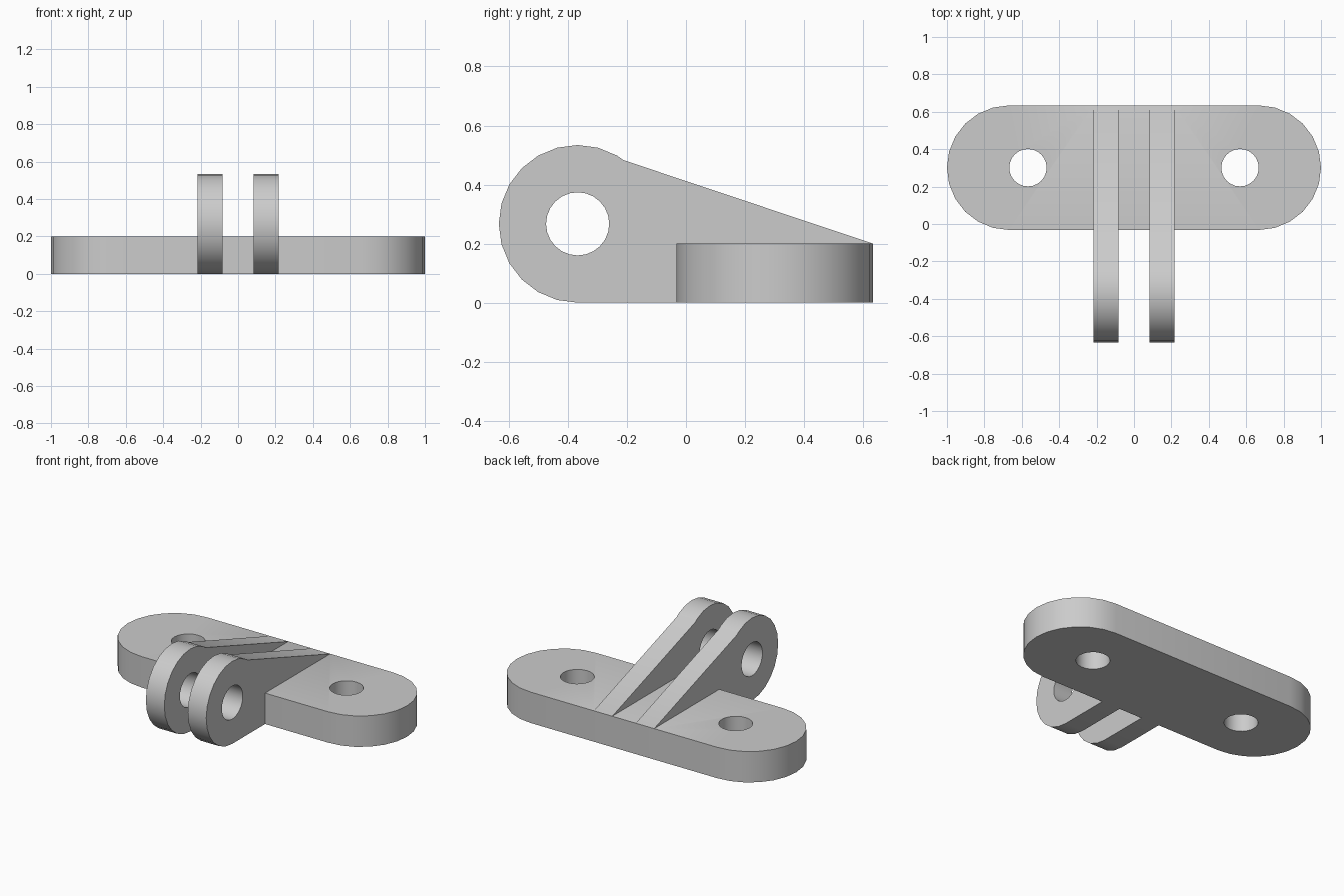
import bpy, bmesh
from math import cos, sin, radians
from mathutils import Vector

cube = bpy.data.objects.get("Cube")
if cube:
    bpy.data.objects.remove(cube, do_unlink=True)

grey = bpy.data.materials.new("plain grey")
grey.use_nodes = True
COLOUR = (0.6, 0.6, 0.6, 1)
grey.diffuse_color = COLOUR
grey.node_tree.nodes["Principled BSDF"].inputs["Base Color"].default_value = COLOUR


def arc(cx, cy, r, start, end, steps):
    """Points on a circular arc, angles in degrees."""
    angles = [radians(start + (end - start) * i / steps) for i in range(steps + 1)]
    return [(cx + r * cos(a), cy + r * sin(a)) for a in angles]


def extrude(name, points, axis, low, high):
    """Extrude a 2D outline along z (xy outline) or x (yz outline)."""
    place = (lambda a, b: (a, b, low)) if axis == "z" else (lambda a, b: (low, a, b))
    shift = Vector((0, 0, high - low) if axis == "z" else (high - low, 0, 0))
    bm = bmesh.new()
    face = bm.faces.new([bm.verts.new(place(a, b)) for a, b in points])
    top = bmesh.ops.extrude_face_region(bm, geom=[face])["geom"]
    bmesh.ops.translate(bm, vec=shift, verts=[v for v in top if isinstance(v, bmesh.types.BMVert)])
    bmesh.ops.recalc_face_normals(bm, faces=bm.faces)
    mesh = bpy.data.meshes.new(name)
    bm.to_mesh(mesh)
    bm.free()
    mesh.materials.append(grey)
    obj = bpy.data.objects.new(name, mesh)
    bpy.context.collection.objects.link(obj)
    return obj


def combine(target, other, operation):
    """Apply a boolean and remove the second object."""
    mod = target.modifiers.new("boolean", "BOOLEAN")
    mod.operation, mod.object, mod.solver = operation, other, "EXACT"
    bpy.context.view_layer.objects.active = target
    bpy.ops.object.modifier_apply(modifier=mod.name)
    bpy.data.objects.remove(other, do_unlink=True)


# Mounting plate with rounded ends
PLATE_Y, PLATE_R, PLATE_X = 0.301, 0.333, 0.667
outline = arc(PLATE_X, PLATE_Y, PLATE_R, -90, 90, 12) + arc(-PLATE_X, PLATE_Y, PLATE_R, 90, 270, 12)
bracket = extrude("hinge_bracket", outline, "z", 0, 0.2)

# Two hinge lugs with sloping ribs, joined to the plate
PIN_Y, PIN_Z, LUG_R = -0.367, 0.267, 0.267
profile = arc(PIN_Y, PIN_Z, LUG_R, 60, 270, 14) + [(0.633, 0), (0.633, 0.2), (-0.212, 0.483)]
for side in (-1, 1):
    inner, outer = sorted((side * 0.084, side * 0.216))
    combine(bracket, extrude("lug", profile, "x", inner, outer), "UNION")

# Screw holes and pin hole
for side in (-1, 1):
    screw = extrude("screw_cutter", arc(side * 0.567, PLATE_Y, 0.1, 0, 345, 23), "z", -0.1, 0.3)
    combine(bracket, screw, "DIFFERENCE")
combine(bracket, extrude("pin_cutter", arc(PIN_Y, PIN_Z, 0.107, 0, 345, 23), "x", -0.5, 0.5), "DIFFERENCE")

# Smooth curved walls, sharp rims
bpy.ops.object.select_all(action="DESELECT")
bracket.select_set(True)
bpy.context.view_layer.objects.active = bracket
bpy.ops.object.shade_smooth_by_angle(angle=radians(30))
